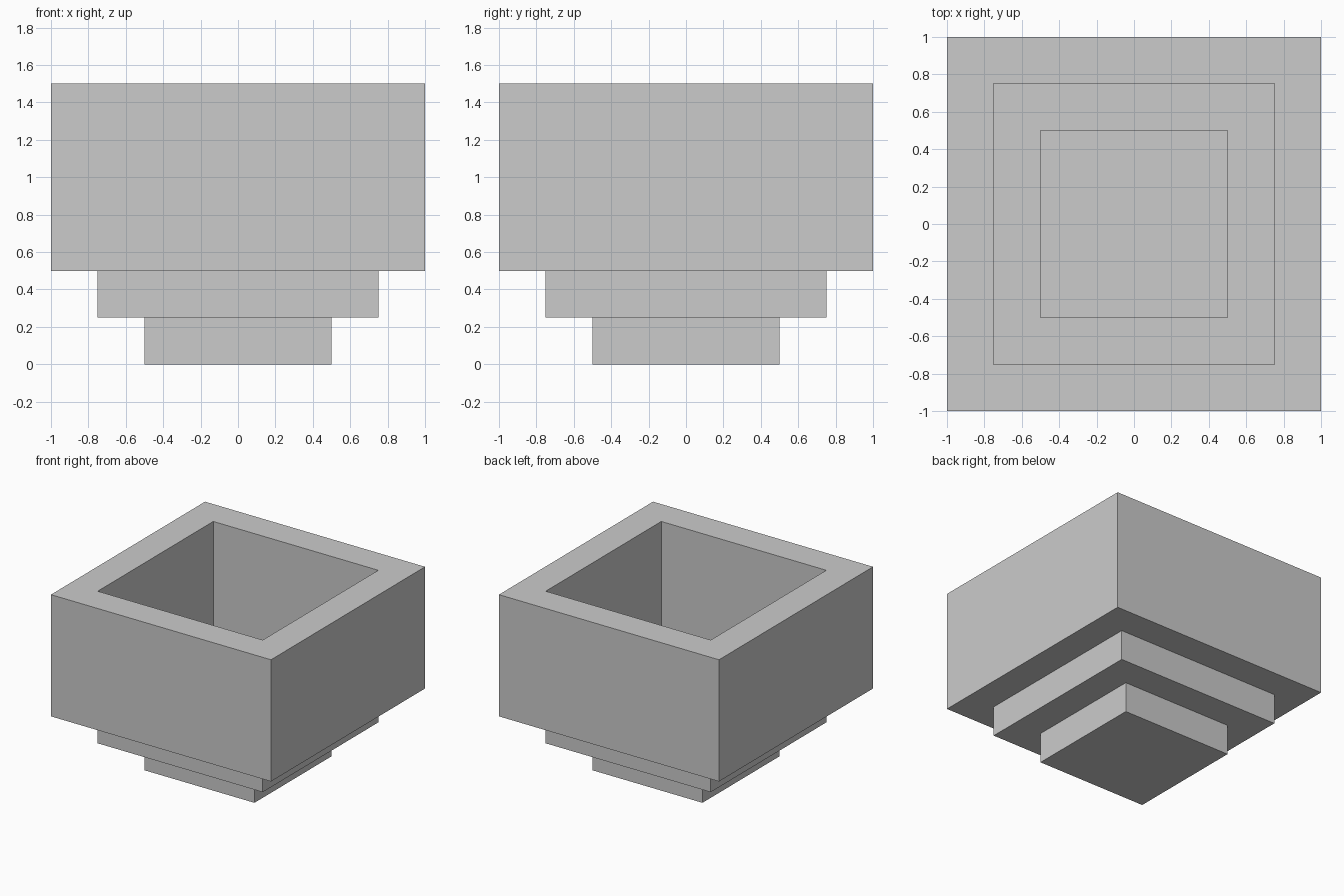
import bpy
import bmesh

if "Cube" in bpy.data.objects:
    bpy.data.objects.remove(bpy.data.objects["Cube"])


def square_tier(name, outer, inner, z0, z1):
    """Square block from z0 to z1; hollow when inner > 0 (half-widths)."""
    bm = bmesh.new()

    def loop(r, z):
        return [bm.verts.new((x * r, y * r, z))
                for x, y in ((-1, -1), (1, -1), (1, 1), (-1, 1))]

    loops = [loop(outer, z0), loop(outer, z1)]
    if inner:
        loops += [loop(inner, z1), loop(inner, z0)]
        pairs = list(zip(loops, loops[1:] + loops[:1]))
    else:
        pairs = [(loops[0], loops[1])]
        bm.faces.new(loops[0][::-1])
        bm.faces.new(loops[1])
    for a, b in pairs:
        for i in range(4):
            j = (i + 1) % 4
            bm.faces.new((a[i], a[j], b[j], b[i]))
    bmesh.ops.recalc_face_normals(bm, faces=bm.faces[:])
    mesh = bpy.data.meshes.new(name)
    bm.to_mesh(mesh)
    bm.free()
    obj = bpy.data.objects.new(name, mesh)
    bpy.context.collection.objects.link(obj)
    return obj


# Solid foot, stepped middle ring, tall upper walls
square_tier("base_foot", 0.5, 0, 0.0, 0.25)
square_tier("middle_step", 0.75, 0.5, 0.25, 0.5)
square_tier("upper_walls", 1.0, 0.75, 0.5, 1.5)
